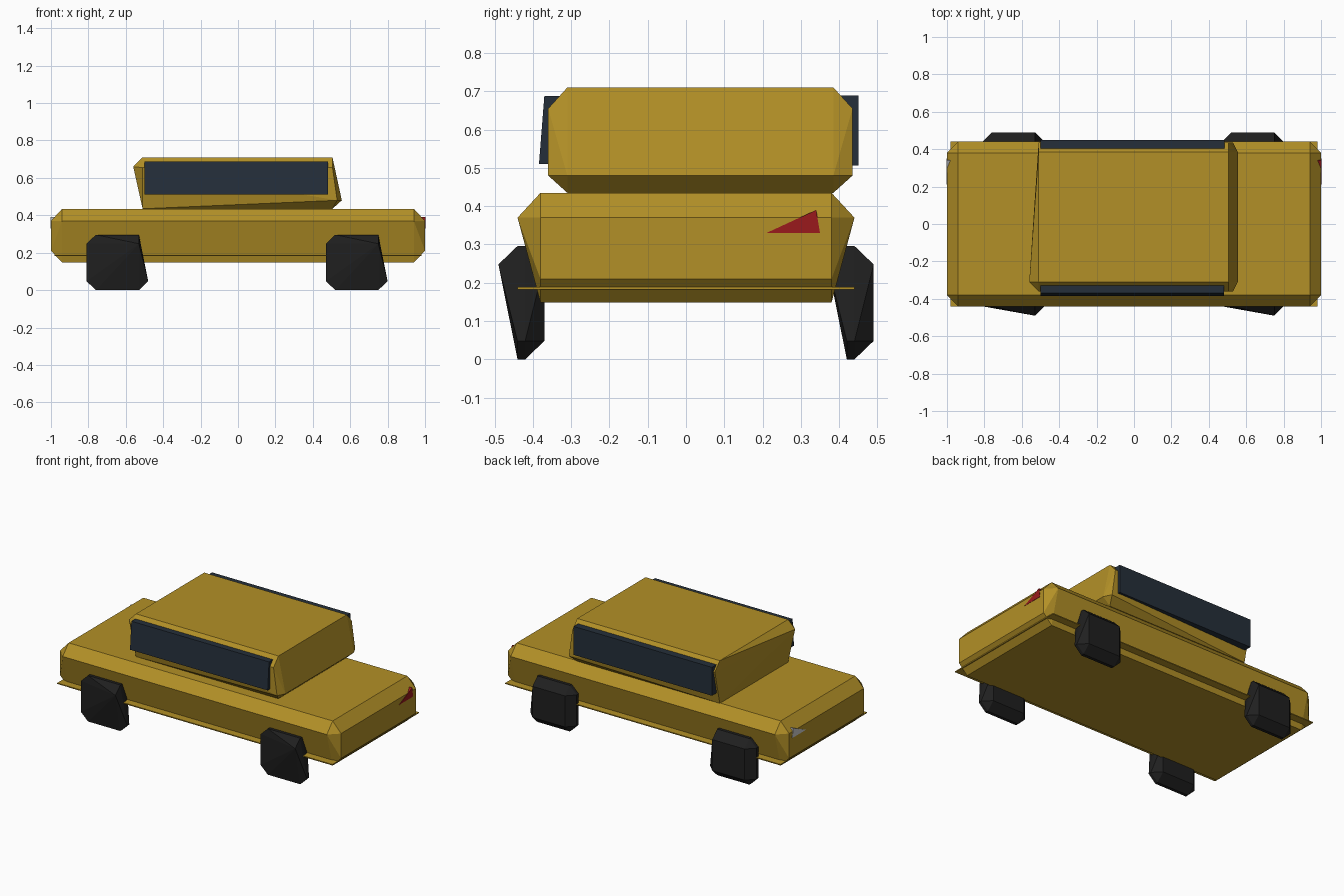
import bpy, bmesh
from itertools import product

if "Cube" in bpy.data.objects:
    bpy.data.objects.remove(bpy.data.objects["Cube"])


def material(name, rgb):
    m = bpy.data.materials.new(name)
    m.diffuse_color = (*rgb, 1)
    m.use_nodes = True
    m.node_tree.nodes["Principled BSDF"].inputs["Base Color"].default_value = m.diffuse_color
    return m


PAINT = material("paint", (0.45, 0.28, 0.02))
GLASS = material("glass", (0.018, 0.028, 0.042))
RUBBER = material("rubber", (0.014, 0.014, 0.014))
RED = material("red_lamp", (0.32, 0.01, 0.012))
WHITE = material("white_lamp", (0.75, 0.75, 0.75))


def hull(name, points, mat):
    """Flat-faced convex solid around a few corner points."""
    bm = bmesh.new()
    for p in points:
        bm.verts.new(p)
    res = bmesh.ops.convex_hull(bm, input=bm.verts)
    loose = {v for v in res["geom_interior"] + res["geom_unused"]
             if isinstance(v, bmesh.types.BMVert)}
    bmesh.ops.delete(bm, geom=list(loose), context='VERTS')
    bmesh.ops.dissolve_limit(bm, angle_limit=0.01, verts=bm.verts, edges=bm.edges)
    bmesh.ops.recalc_face_normals(bm, faces=bm.faces)
    me = bpy.data.meshes.new(name)
    bm.to_mesh(me)
    bm.free()
    me.materials.append(mat)
    ob = bpy.data.objects.new(name, me)
    bpy.context.collection.objects.link(ob)
    return ob


def grid(xs, ys, zs):
    return list(product(xs, ys, zs))


# Lower body: chamfered slab, sides tapering in towards the floor
hull("body",
     grid((-.94, .94), (-.38, .38), (.148, .435))
     + grid((-1, 1), (-.38, .38), (.21, .37))
     + grid((-.94, .94), (-.44, .44), (.37,)), PAINT)

# Thin sill plate sticking out at the lower corners
hull("sill_plate", grid((-.98, .98), (-.44, .44), (.183, .189)), PAINT)

# Cabin: chamfered block leaning towards the -x end
hull("cabin",
     grid((-.51, .505), (-.31, .385), (.435, .71))
     + [(-.56, -.31, .66)]
     + grid((.555,), (-.31, .385), (.48,))
     + grid((.53,), (-.36, .435), (.48,))
     + grid((-.51, .505), (-.36, .435), (.655,)), PAINT)

# Side windows
hull("front_window",
     grid((-.50, .48), (-.37, -.31), (.688,))
     + grid((-.50, .48), (-.384, -.31), (.51,)), GLASS)
hull("back_window", grid((-.50, .485), (.39, .45), (.506, .689)), GLASS)

# Wheels: chamfered blocks with one collapsed face, same shape on both sides
for label, cx in (("left", -.645), ("right", .635)):
    for side, cy in (("front", -.43), ("back", .43)):
        pts = (grid((-.115, .115), (.06,), (-.1, .1))
               + [(.115, -.06, .1)]
               + grid((-.165,), (-.01, .01), (-.1, .1))
               + grid((.165,), (-.01, .01), (-.1,))
               + grid((-.115, .115), (-.01, .01), (-.148, .148)))
        hull(f"{side}_{label}_wheel",
             [(cx + x, cy + y, .148 + z) for x, y, z in pts], RUBBER)

# Triangular lamps, one at each end
for name, s, mat in (("tail_lamp", 1, RED), ("head_lamp", -1, WHITE)):
    tri = ((.21, .33), (.35, .33), (.34, .39))
    hull(name, [(s * x, y, z) for x in (.96, 1.002) for y, z in tri], mat)
